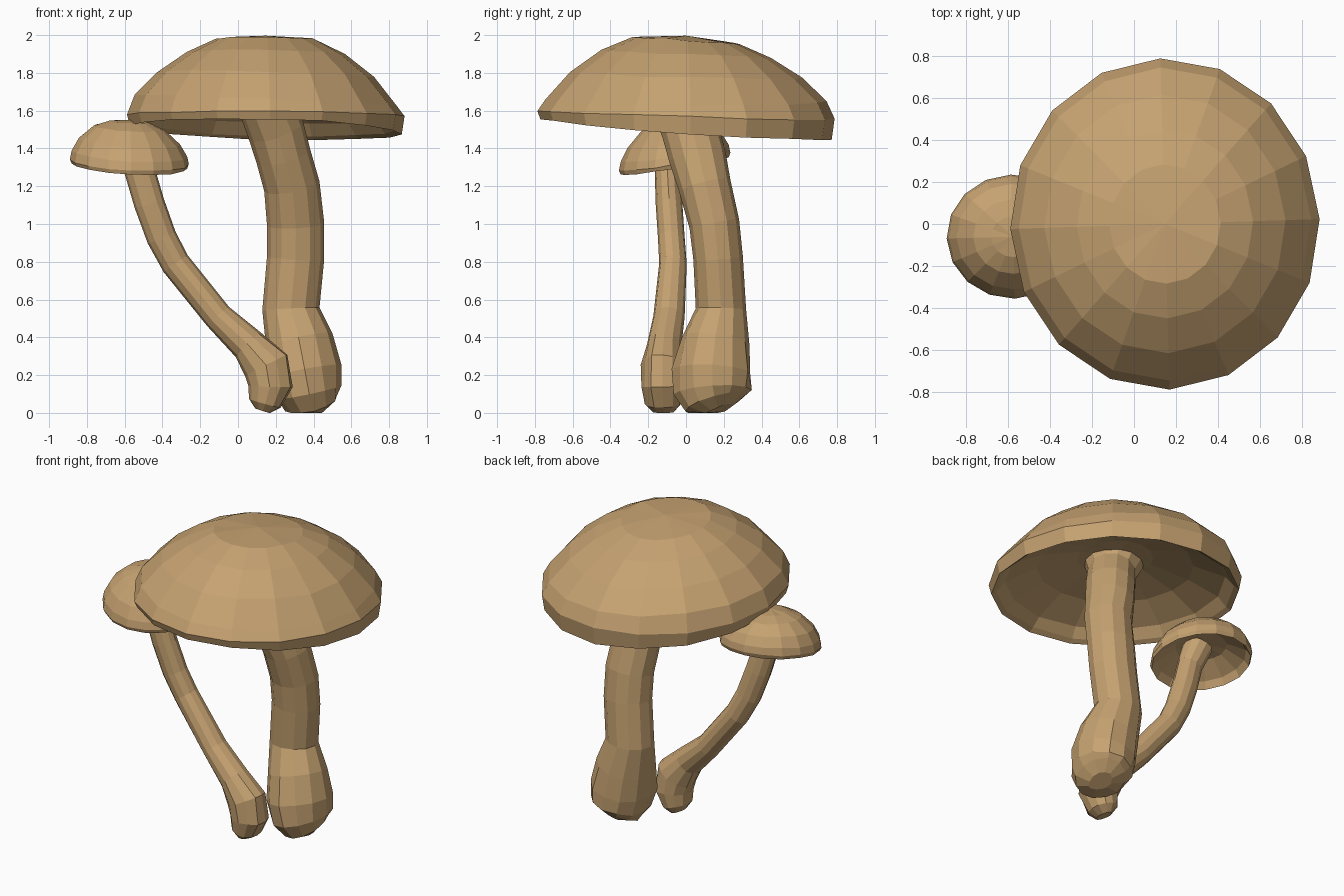
import bpy, bmesh, math, random
from mathutils import Vector

random.seed(4)
TAN = bpy.data.materials.new("mushroom_tan")
TAN.diffuse_color = (0.56, 0.36, 0.165, 1)


def skin(name, rings, start=None, end=None):
    """Joins rings of points into a flat-shaded object with closed ends."""
    bm = bmesh.new()
    vs = [[bm.verts.new(p) for p in r] for r in rings]
    n = len(vs[0])
    for a, b in zip(vs, vs[1:]):
        for i in range(n):
            bm.faces.new((a[i], a[(i + 1) % n], b[(i + 1) % n], b[i]))
    for ring, tip in ((vs[0], start), (vs[-1], end)):
        if tip is None:
            bm.faces.new(ring)
        else:
            t = bm.verts.new(tip)
            for i in range(n):
                bm.faces.new((ring[i], ring[(i + 1) % n], t))
    bmesh.ops.recalc_face_normals(bm, faces=bm.faces)
    me = bpy.data.meshes.new(name)
    bm.to_mesh(me)
    bm.free()
    me.materials.append(TAN)
    ob = bpy.data.objects.new(name, me)
    bpy.context.collection.objects.link(ob)
    return ob


def cap(name, centre, rx, ry, profile, top, under, sides, jitter):
    """Dome; each profile ring has a radius, a height and its own x and y tilt."""
    cx, cy, cz = centre
    rings = []
    for r, h, tx, ty in profile:
        ring = []
        for i in range(sides):
            a = math.tau * i / sides + 0.03
            j = random.uniform(-jitter, jitter)
            x, y = r * rx * math.cos(a), r * ry * math.sin(a)
            ring.append((cx + x, cy + y, cz + h + tx * x + ty * y + j))
        rings.append(ring)
    return skin(name, rings, (cx, cy, cz + top), (cx, cy, cz + under))


def stem(name, path, sides, lump):
    """Tube along a path of x, y, z, radius x, radius y, lumpy near the ground."""
    pts = [Vector(p[:3]) for p in path]
    rings = []
    for k, p in enumerate(path):
        t = (pts[max(k - 1, 0)] - pts[min(k + 1, len(pts) - 1)]).normalized()
        u = Vector((0, 1, 0)).cross(t).normalized()
        v = t.cross(u)
        ring = []
        for i in range(sides):
            a = math.tau * i / sides
            s = 1.01 + (random.uniform(-lump, lump) if p[2] < 0.3 else 0)
            q = pts[k] + u * (p[3] * s * math.cos(a)) + v * (p[4] * s * math.sin(a))
            q.z = max(q.z, 0)
            ring.append(q)
        rings.append(ring)
    return skin(name, rings)


# Large mushroom cap: level crown and edge, lip and underside tilted to the back
cap("large_cap", (0.147, 0, 1.5), 0.735, 0.787,
    [(0.36, 0.475, -0.01, -0.065), (0.57, 0.402, -0.01, -0.045),
     (0.78, 0.29, -0.025, -0.03), (0.945, 0.157, -0.04, -0.008),
     (1.0, 0.075, -0.01, -0.025), (0.98, 0.0, -0.027, -0.072),
     (0.94, 0.02, -0.027, -0.072), (0.87, 0.08, -0.027, -0.065),
     (0.62, 0.17, -0.02, -0.06), (0.3, 0.23, -0.01, -0.05)],
    0.497, 0.25, 16, 0.005)

# Small mushroom cap
cap("small_cap", (-0.575, -0.06, 1.315), 0.315, 0.295,
    [(0.33, 0.225, -0.05, 0.06), (0.6, 0.193, -0.06, 0.1), (0.85, 0.125, -0.07, 0.14),
     (0.97, 0.06, -0.06, 0.16), (1.0, 0.015, -0.05, 0.16), (0.97, -0.008, -0.05, 0.16),
     (0.88, 0.035, -0.05, 0.16), (0.5, 0.1, -0.05, 0.12)],
    0.236, 0.12, 16, 0.003)

# Large stem, flared where it meets the cap
stem("large_stem", [
    (0.11, -0.06, 1.75, 0.18, 0.18), (0.14, -0.04, 1.65, 0.145, 0.145),
    (0.2, 0.02, 1.5, 0.15, 0.15), (0.24, 0.06, 1.36, 0.145, 0.15),
    (0.285, 0.1, 1.2, 0.147, 0.138), (0.305, 0.15, 1.0, 0.15, 0.132),
    (0.305, 0.17, 0.82, 0.15, 0.13), (0.28, 0.185, 0.55, 0.15, 0.132),
    (0.325, 0.158, 0.38, 0.178, 0.178), (0.355, 0.14, 0.22, 0.188, 0.205),
    (0.375, 0.14, 0.11, 0.172, 0.2), (0.39, 0.15, 0.05, 0.14, 0.165),
    (0.405, 0.17, 0.01, 0.06, 0.08)],
    12, 0.05)

# Small leaning stem
stem("small_stem", [
    (-0.56, -0.07, 1.42, 0.09, 0.09), (-0.52, -0.1, 1.28, 0.08, 0.065),
    (-0.47, -0.09, 1.11, 0.08, 0.07), (-0.405, -0.078, 0.93, 0.079, 0.07),
    (-0.33, -0.069, 0.79, 0.077, 0.072), (-0.105, -0.09, 0.51, 0.076, 0.082),
    (0.055, -0.115, 0.36, 0.092, 0.09), (0.15, -0.125, 0.25, 0.13, 0.108),
    (0.168, -0.125, 0.14, 0.118, 0.115), (0.145, -0.12, 0.05, 0.085, 0.095),
    (0.132, -0.12, 0.01, 0.04, 0.06)],
    12, 0.06)
